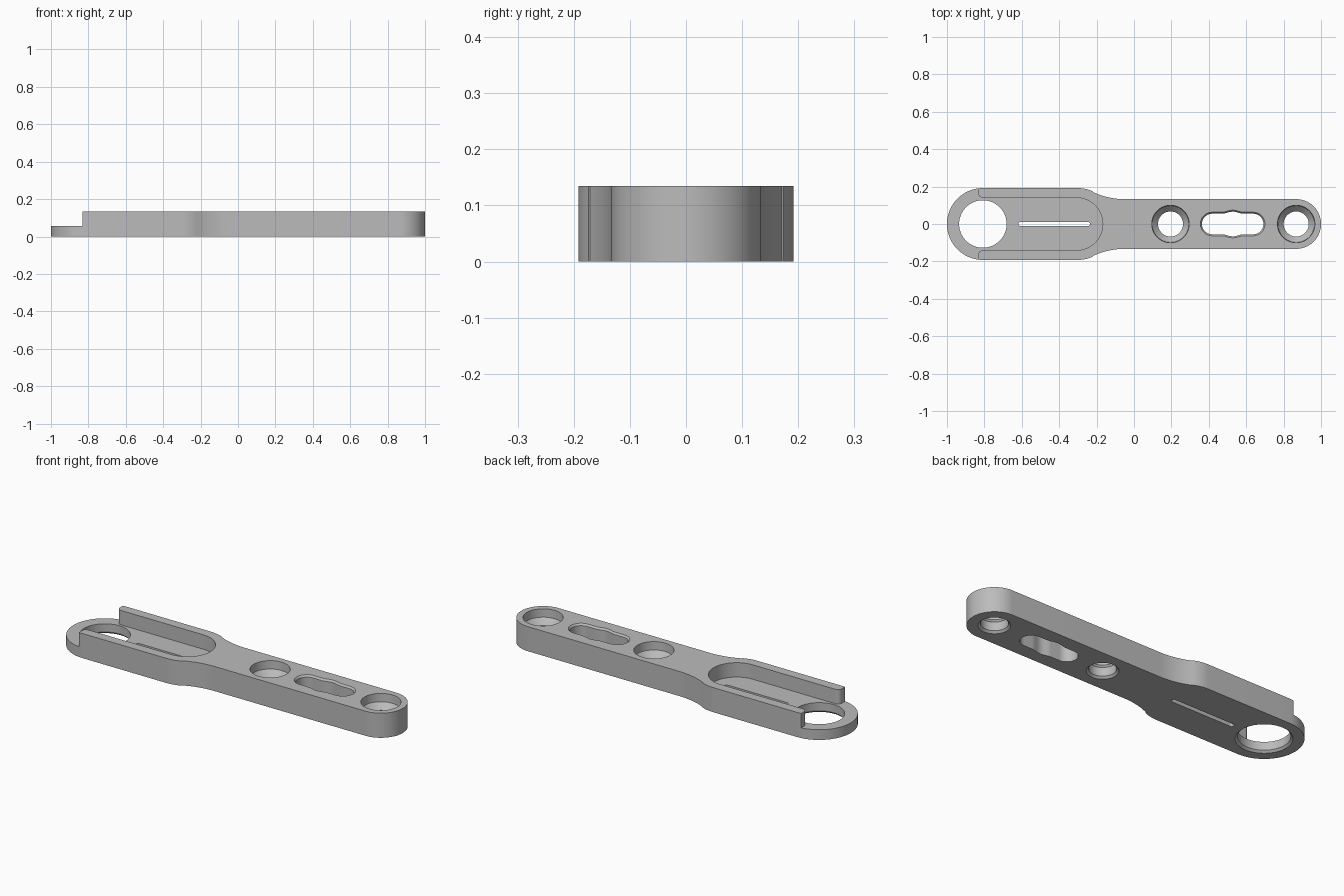
import bpy, bmesh, math

if "Cube" in bpy.data.objects:
    bpy.data.objects.remove(bpy.data.objects["Cube"])

T, FLOOR = 0.135, 0.056        # bar thickness, pocket floor height
LOW, HIGH = -0.05, 0.2         # cutters overshoot the bar


def arc(cx, cy, r, a0, a1, n=24):
    return [(cx + r * math.cos(math.radians(a0 + (a1 - a0) * i / n)),
             cy + r * math.sin(math.radians(a0 + (a1 - a0) * i / n))) for i in range(n + 1)]


def mirrored(half):
    """Close an upper half profile with its reflection in y."""
    low = [(x, -y) for x, y in reversed(half)]
    pts = []
    for p in half + low:
        if not pts or math.dist(p, pts[-1]) > 1e-5:
            pts.append(p)
    if math.dist(pts[0], pts[-1]) < 1e-5:
        pts.pop()
    return pts


def loft(name, sections):
    """Solid through a stack of (outline, z) with equal point counts."""
    bm = bmesh.new()
    rings = [[bm.verts.new((x, y, z)) for x, y in pts] for pts, z in sections]
    n = len(rings[0])
    bm.faces.new(rings[0])
    bm.faces.new(rings[-1])
    for a, b in zip(rings, rings[1:]):
        for i in range(n):
            bm.faces.new((a[i], a[(i + 1) % n], b[(i + 1) % n], b[i]))
    bmesh.ops.recalc_face_normals(bm, faces=bm.faces)
    mesh = bpy.data.meshes.new(name)
    bm.to_mesh(mesh)
    bm.free()
    ob = bpy.data.objects.new(name, mesh)
    bpy.context.collection.objects.link(ob)
    return ob


def circle(x, r):
    return arc(x, 0, r, 0, 360, 64)[:-1]


def round_hole(name, x, steps):
    return loft(name, [(circle(x, r), z) for r, z in steps])


def slot(x0, x1, r):
    return mirrored(arc(x0 + r, 0, r, 180, 90) + arc(x1 - r, 0, r, 90, 0))


def waisted_slot(d):
    """Long slot with a small bulge in the middle, shrunk by d."""
    r, mid = 0.063 - d, 0.528
    bulge = [(mid + 0.06 * t, r + 0.011 * (1 + math.cos(math.pi * t)) / 2)
             for t in [i / 8 for i in range(-8, 9)]]
    return mirrored(arc(0.355 + d + r, 0, r, 180, 90) + bulge + arc(0.70 - d - r, 0, r, 90, 0))


# Bar outline: wide rounded head, flowing neck, narrow rounded tail
neck = math.degrees(math.atan2(0.533, 0.25))
outline = mirrored(arc(-0.808, 0, 0.192, 180, 90, 32)
                   + arc(-0.3, 0, 0.192, 90, neck, 10)
                   + arc(-0.05, 0.533, 0.4, 180 + neck, 270, 16)
                   + arc(0.867, 0, 0.133, 90, 0, 32))
bar = loft("slotted_bar", [(outline, 0), (outline, T)])

# Pocket between the side walls, open over the head
pocket = mirrored([(-1.2, 0.3), (-0.832, 0.3)] + arc(-0.807, 0.165, 0.025, 180, 270, 8)
                  + arc(-0.307, 0, 0.14, 90, 0))
cutters = [loft("pocket_cutter", [(pocket, FLOOR), (pocket, HIGH)])]

# Head hole with a chamfer underneath
cutters.append(round_hole("head_hole_cutter", -0.808,
               [(0.138, LOW), (0.138, 0), (0.127, 0.011), (0.127, HIGH)]))
# Countersunk screw holes
for x in (0.195, 0.867):
    cutters.append(round_hole("screw_hole_cutter", x,
                   [(0.078, LOW), (0.078, 0), (0.067, 0.011), (0.067, 0.058),
                    (0.098, 0.09), (0.1, T), (0.1, HIGH)]))
# Thin slit in the pocket floor
slit = slot(-0.617, -0.235, 0.012)
cutters.append(loft("slit_cutter", [(slit, LOW), (slit, HIGH)]))
# Waisted slot with a fine chamfer on top
cutters.append(loft("waisted_slot_cutter", [(waisted_slot(0.008), LOW), (waisted_slot(0.008), T - 0.01),
                                            (waisted_slot(0), T), (waisted_slot(0), HIGH)]))

bpy.context.view_layer.objects.active = bar
bar.select_set(True)
for c in cutters:
    m = bar.modifiers.new(c.name, 'BOOLEAN')
    m.operation, m.solver, m.object = 'DIFFERENCE', 'EXACT', c
    bpy.ops.object.modifier_apply(modifier=m.name)
    bpy.data.objects.remove(c)

grey = bpy.data.materials.new("grey_metal")
grey.diffuse_color = (0.5, 0.5, 0.5, 1)
grey.use_nodes = True
grey.node_tree.nodes["Principled BSDF"].inputs["Base Color"].default_value = grey.diffuse_color
bar.data.materials.clear()
bar.data.materials.append(grey)
bpy.ops.object.shade_smooth_by_angle(angle=math.radians(30))
